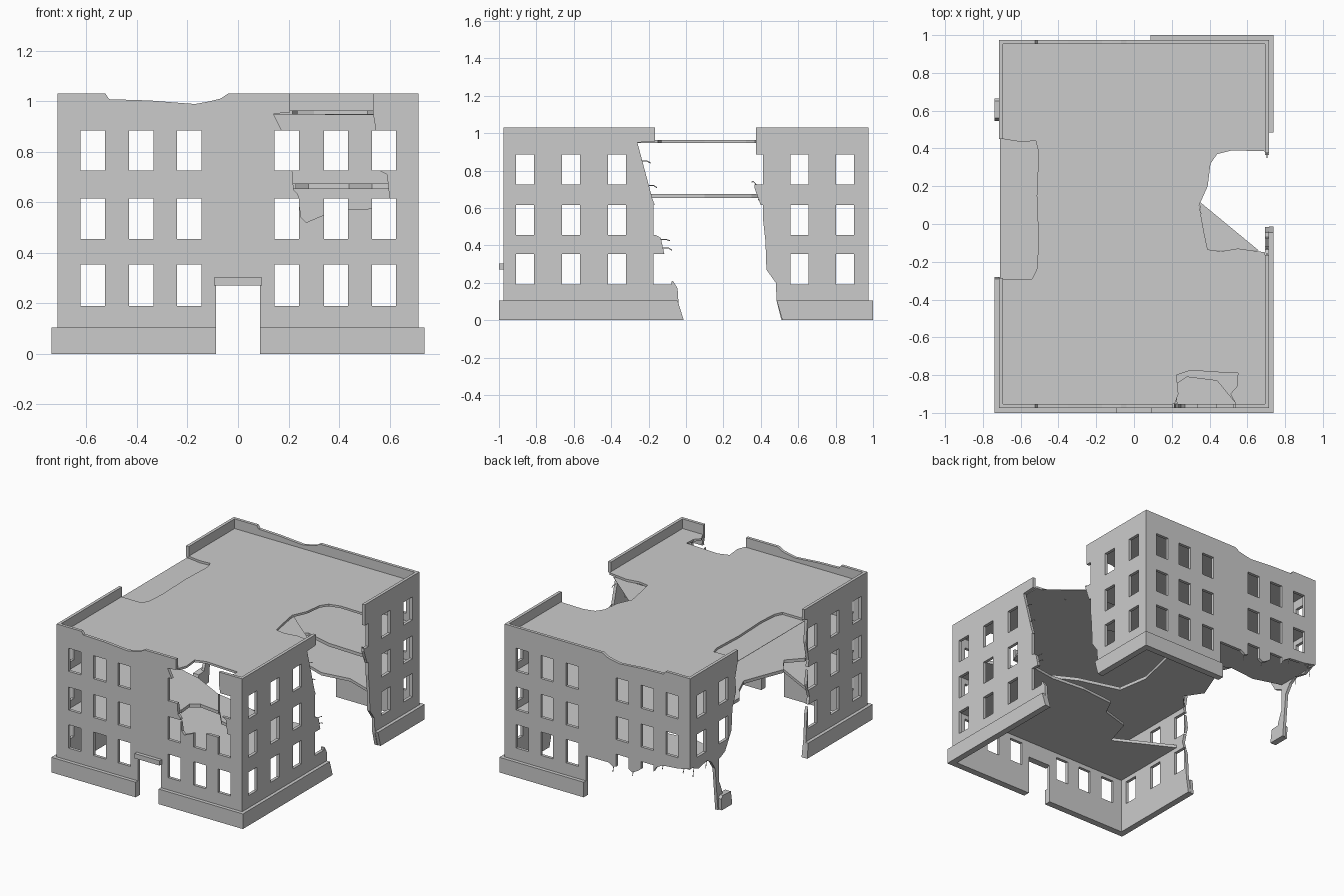
import bpy, bmesh, random
from mathutils import Vector

if "Cube" in bpy.data.objects:
    bpy.data.objects.remove(bpy.data.objects["Cube"])

random.seed(4)
X, Y, T = 0.715, 0.975, 0.021       # outer half sizes of the walls, wall thickness
PX, PY, PH = 0.738, 1.0, 0.105      # outer half sizes and height of the plinth
TOP = 1.03


def prism(name, pts, axis, lo, hi):
    """Extrude a 2D outline along an axis: x -> (y,z), y -> (x,z), z -> (x,y)."""
    def place(p, d):
        return {'x': (d, p[0], p[1]), 'y': (p[0], d, p[1]), 'z': (p[0], p[1], d)}[axis]
    bm = bmesh.new()
    a = [bm.verts.new(place(p, lo)) for p in pts]
    b = [bm.verts.new(place(p, hi)) for p in pts]
    bm.faces.new(a)
    bm.faces.new(b[::-1])
    for i in range(len(pts)):
        j = (i + 1) % len(pts)
        bm.faces.new((a[j], a[i], b[i], b[j]))
    bmesh.ops.recalc_face_normals(bm, faces=bm.faces)
    me = bpy.data.meshes.new(name)
    bm.to_mesh(me)
    bm.free()
    ob = bpy.data.objects.new(name, me)
    bpy.context.collection.objects.link(ob)
    return ob


def rect(a0, a1, b0, b1):
    return [(a0, b0), (a1, b0), (a1, b1), (a0, b1)]


ROWS = [(0.19, 0.353), (0.455, 0.615), (0.725, 0.885)]
COLS_X = [-0.575, -0.383, -0.193, 0.193, 0.388, 0.578]
COLS_Y = [-0.86, -0.615, -0.37, -0.125, 0.365, 0.608, 0.85]


def window_cutter(name, cols, axis):
    bm = bmesh.new()
    for c in cols:
        for z0, z1 in ROWS:
            r = bmesh.ops.create_cube(bm, size=1)['verts']
            s = (0.096, 4, z1 - z0) if axis == 'y' else (4, 0.096, z1 - z0)
            bmesh.ops.scale(bm, vec=s, verts=r)
            off = (c, 0, (z0 + z1) / 2) if axis == 'y' else (0, c, (z0 + z1) / 2)
            bmesh.ops.translate(bm, vec=off, verts=r)
    me = bpy.data.meshes.new(name)
    bm.to_mesh(me)
    bm.free()
    ob = bpy.data.objects.new(name, me)
    bpy.context.collection.objects.link(ob)
    ob.hide_render = True
    return ob


cutters = {'y': window_cutter("window_cutter_x", COLS_X, 'y'),
           'x': window_cutter("window_cutter_y", COLS_Y, 'x')}


def wall(name, pts, axis, lo, hi):
    """Broken wall outline with the windows cut out."""
    ob = prism(name, pts, axis, lo, hi)
    m = ob.modifiers.new("windows", 'BOOLEAN')
    m.operation, m.solver, m.object = 'DIFFERENCE', 'EXACT', cutters[axis]
    bpy.context.view_layer.update()
    me = bpy.data.meshes.new_from_object(ob.evaluated_get(bpy.context.evaluated_depsgraph_get()))
    ob.modifiers.clear()
    ob.data = me
    return ob


# crumbled parapet line shared by front and back, right to left
PARAPET = [(-0.04, TOP), (-0.07, 1.01), (-0.12, 0.998), (-0.17, 0.989), (-0.25, 0.995),
           (-0.35, 1.003), (-0.51, 1.008), (-0.525, TOP), (-X, TOP)]

# front wall with door and shell hole in the upper right
front = [(-X, 0), (-0.088, 0), (-0.088, 0.27), (0.088, 0.27), (0.088, 0), (X, 0), (X, TOP),
         (0.535, TOP), (0.535, 0.95), (0.545, 0.89), (0.53, 0.87), (0.53, 0.74), (0.59, 0.71),
         (0.6, 0.615), (0.55, 0.575), (0.44, 0.573), (0.34, 0.55), (0.27, 0.52), (0.25, 0.54),
         (0.238, 0.63), (0.22, 0.65), (0.215, 0.72), (0.18, 0.87), (0.14, 0.95),
         (0.205, 0.956), (0.205, TOP)] + PARAPET
wall("front_wall", front, 'y', -Y, -Y + T)

# back wall, lower left part shot away
back = [(X, 0), (X, TOP)] + PARAPET + [
    (-X, 0.40), (-0.62, 0.38), (-0.5, 0.37), (-0.45, 0.34), (-0.42, 0.29), (-0.36, 0.28),
    (-0.335, 0.3), (-0.31, 0.28), (-0.27, 0.26), (-0.23, 0.28), (-0.16, 0.27), (-0.12, 0.26),
    (-0.09, 0.28), (0.088, 0.28), (0.088, 0)]
wall("back_wall", back, 'y', Y - T, Y)

# right wall in two pieces
E = Y - T
right_front = [(-E, 0), (-0.015, 0), (-0.04, 0.09), (-0.045, 0.17), (-0.07, 0.21), (-0.09, 0.2),
               (-0.115, 0.35), (-0.135, 0.44), (-0.17, 0.46), (-0.165, 0.61), (-0.18, 0.65),
               (-0.26, 0.95), (-0.165, 0.955), (-0.165, TOP), (-E, TOP)]
wall("right_wall_front", right_front, 'x', X - T, X)
right_back = [(E, 0), (0.51, 0), (0.485, 0.1), (0.48, 0.2), (0.43, 0.27), (0.425, 0.42),
              (0.405, 0.6), (0.365, 0.71), (0.375, 0.85), (0.375, TOP), (E, TOP)]
wall("right_wall_back", right_back, 'x', X - T, X)

# left wall in two pieces, the rear one tapering into a lone pier
left_front = [(-E, 0), (-0.28, 0), (-0.3, 0.12), (-0.31, 0.3), (-0.34, 0.4), (-0.31, 0.5),
              (-0.33, 0.66), (-0.3, 0.8), (-0.315, 0.95), (-0.285, 0.96), (-0.285, TOP), (-E, TOP)]
wall("left_wall_front", left_front, 'x', -X, -X + T)
left_back = [(E, 0.40), (0.88, 0.37), (0.79, 0.39), (0.74, 0.36), (0.7, 0.3), (0.68, 0.1),
             (0.67, 0.0), (0.6, 0), (0.625, 0.12), (0.657, 0.2), (0.655, 0.35), (0.59, 0.38),
             (0.52, 0.5), (0.51, 0.65), (0.47, 0.75), (0.48, 0.85), (0.45, 0.96),
             (0.45, TOP), (E, TOP)]
wall("left_wall_back", left_back, 'x', -X, -X + T)

# plinth strips
prism("plinth_front_left", rect(-PX, -0.088, 0, PH), 'y', -PY, -Y)
prism("plinth_front_right", rect(0.088, PX, 0, PH), 'y', -PY, -Y)
prism("plinth_back", rect(0.088, PX, 0, PH), 'y', Y, PY)
prism("plinth_right_front", [(-Y, 0), (-0.012, 0), (-0.045, PH), (-Y, PH)], 'x', X, PX)
prism("plinth_right_back", [(0.515, 0), (Y, 0), (Y, PH), (0.485, PH)], 'x', X, PX)
prism("plinth_left_front", [(-Y, 0), (-0.28, 0), (-0.29, PH), (-Y, PH)], 'x', -PX, -X)
prism("pier_footing", [(0.545, 0), (0.66, 0), (0.665, 0.08), (0.65, 0.1), (0.56, 0.095)],
      'x', -PX, -X + T)
prism("door_lintel", rect(-0.096, 0.096, 0.27, 0.303), 'y', -PY, -Y)

# roof slab with bites on the left, the right and over the front hole
IX, IY = X - T, Y - T
roof = [(-IX, -IY), (0.215, -IY), (0.235, -0.9), (0.225, -0.8), (0.3, -0.775), (0.45, -0.785),
        (0.55, -0.79), (0.545, -0.86), (0.51, -0.9), (0.54, -IY), (IX, -IY), (IX, -0.15),
        (0.55, -0.13), (0.46, -0.145), (0.39, -0.135), (0.37, -0.04), (0.345, 0.1), (0.39, 0.2),
        (0.405, 0.32), (0.44, 0.37), (0.52, 0.39), (IX, 0.385), (IX, IY), (-IX, IY),
        (-IX, 0.45), (-0.6, 0.435), (-0.52, 0.44), (-0.505, 0.38), (-0.515, 0.15),
        (-0.505, -0.1), (-0.515, -0.24), (-0.54, -0.29), (-IX, -0.29)]
prism("roof_slab", roof, 'z', 0.948, 0.963)

# thin lining left under the roof bites
prism("roof_lining_left", rect(-X + 0.005, -0.5, -0.29, 0.45), 'z', 0.946, 0.948)
prism("roof_lining_right", [(0.345, 0.12), (0.38, -0.14), (0.66, -0.14)], 'z', 0.946, 0.948)

# upper floor, broken open towards the right
upper = [(-IX, -IY), (0.23, -IY), (0.22, -0.85), (0.28, -0.81), (0.44, -0.83), (0.53, -0.94),
         (0.59, -IY), (IX, -IY), (IX, -0.72), (0.5, -0.66), (0.28, -0.62), (0.05, -0.5),
         (-0.235, -0.42), (-0.27, -0.2), (-0.2, 0.1), (0.0, 0.35), (0.23, 0.45), (0.42, 0.4),
         (IX, 0.39), (IX, IY), (-IX, IY), (-IX, 0.4), (-0.62, 0.3), (-0.57, 0.18),
         (-0.62, 0.05), (-0.68, -0.1), (-0.6, -0.22), (-IX, -0.32)]
prism("upper_floor", upper, 'z', 0.652, 0.674)

# lower floor: front and rear remains
lower_front = [(-IX, -IY), (IX, -IY), (IX, -0.2), (0.5, -0.23), (0.25, -0.21), (0.0, -0.235),
               (-0.05, -0.34), (-0.25, -0.4), (-0.31, -0.6), (-0.5, -0.5), (-IX, -0.4)]
prism("lower_floor_front", lower_front, 'z', 0.383, 0.403)
lower_back = [(-IX, IY), (IX, IY), (IX, 0.45), (0.5, 0.52), (0.3, 0.49), (0.1, 0.56),
              (-0.15, 0.53), (-0.3, 0.62), (-0.5, 0.6), (-IX, 0.66)]
prism("lower_floor_back", lower_back, 'z', 0.383, 0.403)


def rebar(p, d):
    """Thin bent reinforcing bar sticking out of a broken edge."""
    cu = bpy.data.curves.new("rebar", 'CURVE')
    cu.dimensions, cu.bevel_depth, cu.bevel_resolution = '3D', 0.0025, 0
    s = cu.splines.new('POLY')
    s.points.add(2)
    p, d = Vector(p), Vector(d)
    bend = Vector((0, 0, random.uniform(-0.015, 0.01)))
    for pt, q in zip(s.points, (p - d * 0.3, p + d * 0.6, p + d + bend)):
        pt.co = (*q, 1)
    cu.use_fill_caps = True
    bpy.context.collection.objects.link(bpy.data.objects.new("rebar", cu))


for y, z in [(-0.235, 0.85), (-0.2, 0.72), (-0.13, 0.43), (-0.12, 0.385)]:
    rebar((X - T / 2, y, z), (0, 0.045, 0))
for y, z in [(0.37, 0.73), (0.405, 0.63)]:
    rebar((X - T / 2, y, z), (0, -0.02, 0.02))
for x, z in [(-0.66, 0.385), (-0.5, 0.37), (-0.27, 0.265), (-0.12, 0.265)]:
    rebar((x, Y - T / 2, z), (0.008, 0, -0.04))
for y in (0.78, 0.92):
    rebar((-X + T / 2, y, 0.38), (0, 0.01, -0.045))

# helpers are no longer needed once the windows are cut
for c in cutters.values():
    bpy.data.objects.remove(c)
